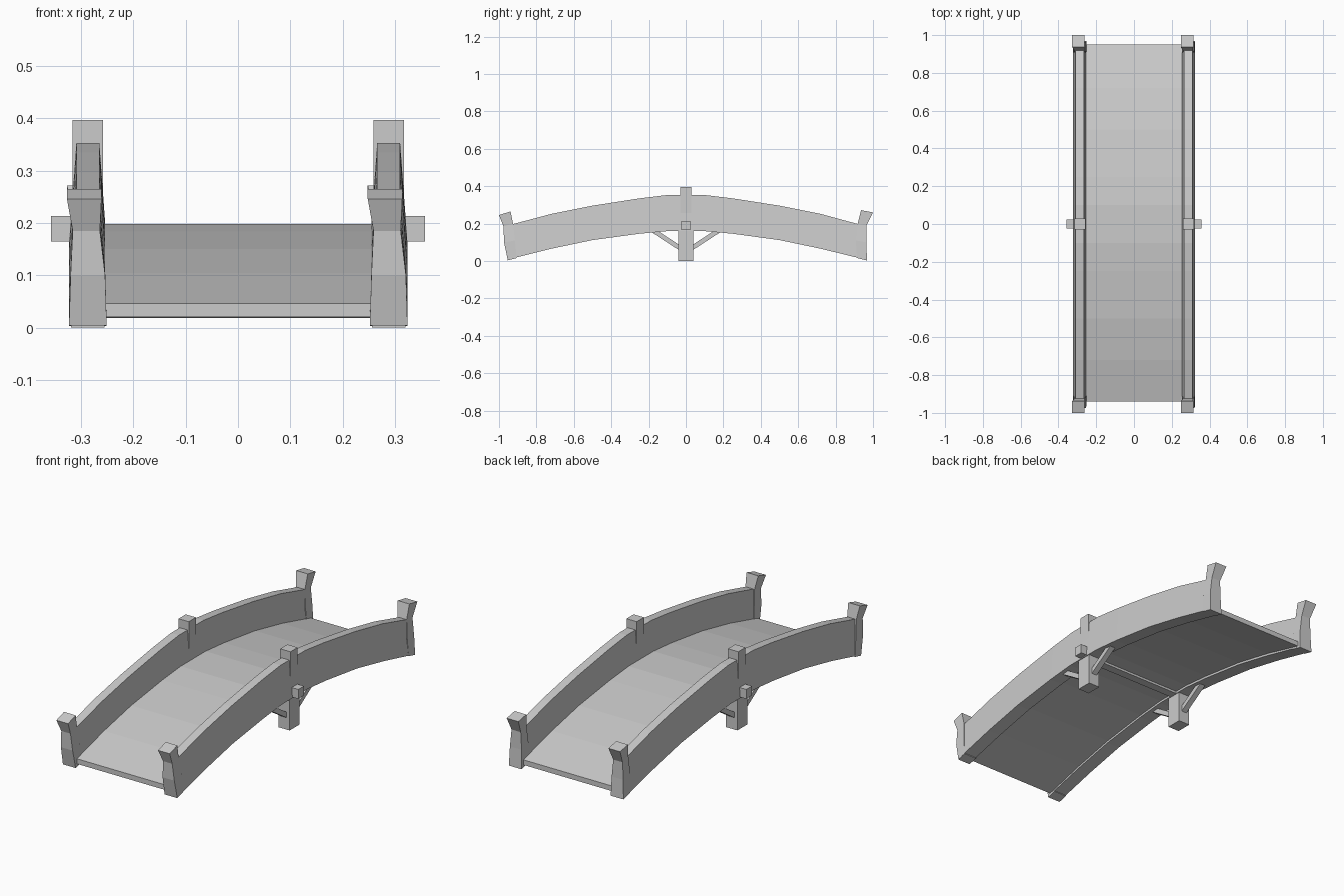
import bpy

if "Cube" in bpy.data.objects:
    bpy.data.objects.remove(bpy.data.objects["Cube"])

# (y, wall bottom z, wall top z) stations along the arch
ARCH = [(-0.952, 0.008, 0.195), (-0.72, 0.066, 0.252), (-0.5, 0.112, 0.296),
        (-0.25, 0.146, 0.335), (-0.1, 0.160, 0.353), (0.1, 0.160, 0.353),
        (0.25, 0.146, 0.335), (0.5, 0.112, 0.296), (0.72, 0.066, 0.252),
        (0.966, 0.006, 0.195)]


def loft(name, rings):
    """Skin a run of four-cornered sections and close both ends."""
    verts = [p for r in rings for p in r]
    faces = [(3, 2, 1, 0), tuple(len(verts) - 4 + i for i in range(4))]
    for k in range(len(rings) - 1):
        for i in range(4):
            j = (i + 1) % 4
            faces.append((4*k + i, 4*k + j, 4*k + 4 + j, 4*k + 4 + i))
    me = bpy.data.meshes.new(name)
    me.from_pydata(verts, [], faces)
    ob = bpy.data.objects.new(name, me)
    bpy.context.collection.objects.link(ob)
    bpy.context.view_layer.objects.active = ob
    ob.select_set(True)
    bpy.ops.object.mode_set(mode='EDIT')
    bpy.ops.mesh.select_all(action='SELECT')
    bpy.ops.mesh.normals_make_consistent(inside=False)
    bpy.ops.object.mode_set(mode='OBJECT')
    ob.select_set(False)
    return ob


def box(name, x0, x1, y0, y1, z0, z1):
    return loft(name, [[(x0, y0, z), (x1, y0, z), (x1, y1, z), (x0, y1, z)]
                       for z in (z0, z1)])


# Curved deck
deck = []
for y, zb, zt in ARCH:
    y = max(-0.94, min(0.95, y))
    deck.append([(-0.27, y, zb + 0.012), (0.27, y, zb + 0.012),
                 (0.27, y, zb + 0.038), (-0.27, y, zb + 0.038)])
loft("deck", deck)

# Cross beam under the deck
box("cross_beam", -0.28, 0.28, -0.022, 0.022, 0.160, 0.186)

# End post sections: outer y, outer z, inner y, inner z, half width, x shift
FRONT = [(-0.953, 0.004, -0.905, 0.016, 0.036, 0), (-0.973, 0.10, -0.915, 0.11, 0.033, 0),
         (-0.976, 0.185, -0.925, 0.20, 0.026, -0.003), (-1.0, 0.246, -0.938, 0.265, 0.033, -0.007)]
BACK = [(0.968, 0.003, 0.915, 0.016, 0.036, 0), (0.964, 0.10, 0.908, 0.11, 0.033, 0),
        (0.965, 0.19, 0.918, 0.20, 0.026, -0.003), (1.0, 0.26, 0.936, 0.272, 0.033, -0.007)]

for side, c in (("left", -0.287), ("right", 0.288)):
    s = -1 if c < 0 else 1

    # Tapered parapet wall
    wall = []
    for y, zb, zt in ARCH:
        yt = max(-0.935, min(0.93, y))
        wall.append([(c - 0.036, y, zb), (c + 0.036, y, zb),
                     (c + 0.022, yt, zt), (c - 0.022, yt, zt)])
    loft(f"{side}_wall", wall)

    # Flared end posts
    for end, rows in (("front", FRONT), ("back", BACK)):
        loft(f"{side}_{end}_post",
             [[(c + d - w, ya, za), (c + d + w, ya, za),
               (c + d + w, yb, zb), (c + d - w, yb, zb)]
              for ya, za, yb, zb, w, d in rows])

    # Middle post, wider leg below and projecting beam end
    box(f"{side}_middle_post", c - 0.029, c + 0.029, -0.029, 0.029, 0.15, 0.397)
    box(f"{side}_leg", c - 0.032, c + 0.032, -0.04, 0.04, 0.0, 0.175)
    xa, xb = sorted((s * 0.285, s * 0.357))
    box(f"{side}_beam_end", xa, xb, -0.023, 0.023, 0.165, 0.213)

    # Diagonal braces
    for end, t in (("front", -1), ("back", 1)):
        loft(f"{side}_{end}_brace",
             [[(c - 0.015, t*y, z), (c + 0.015, t*y, z),
               (c + 0.015, t*y, z + 0.029), (c - 0.015, t*y, z + 0.029)]
              for y, z in ((0.03, 0.054), (0.19, 0.158))])
